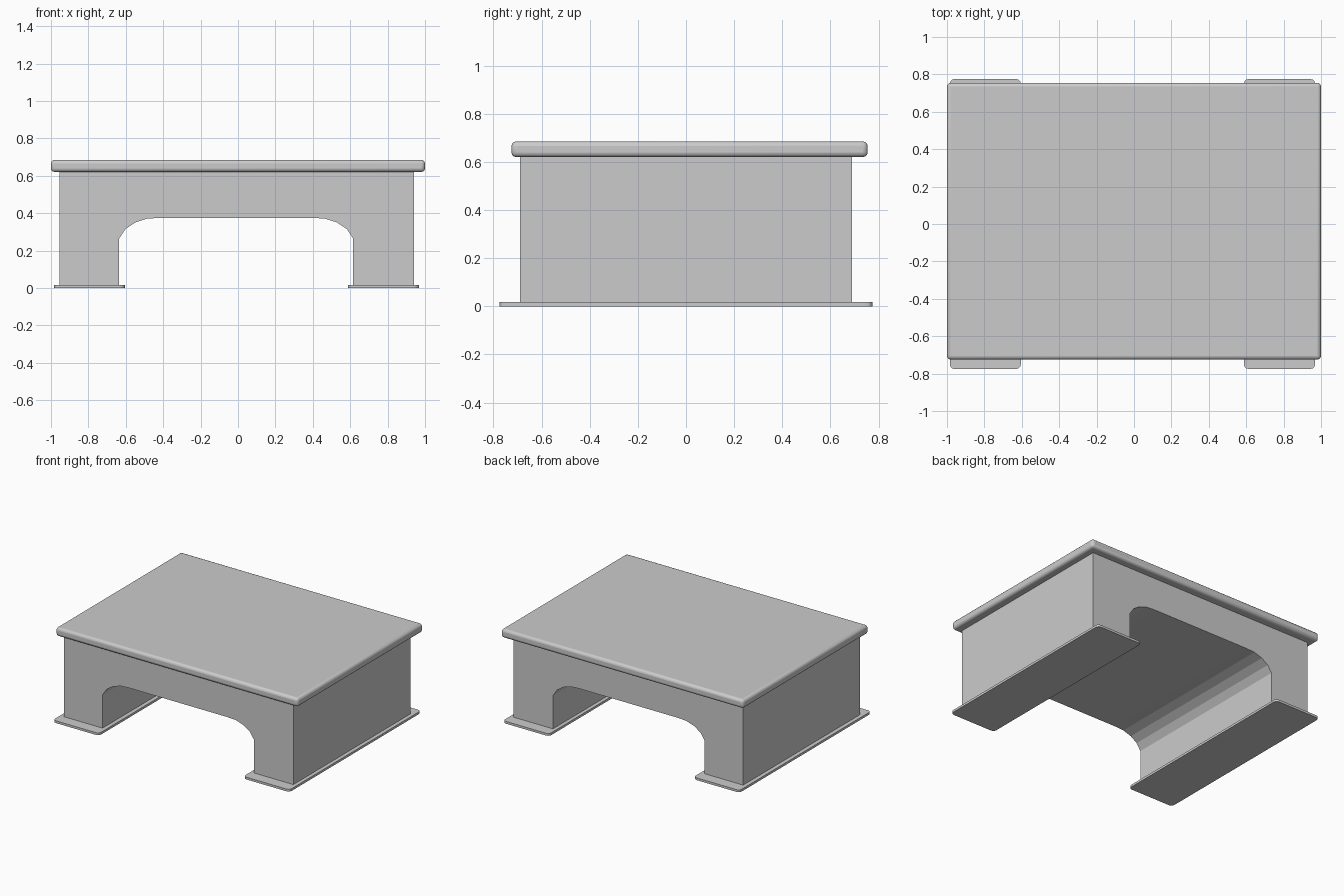
import bpy
import bmesh

cube = bpy.data.objects.get("Cube")
if cube:
    bpy.data.objects.remove(cube, do_unlink=True)

grey = bpy.data.materials.new("plain grey")
grey.use_nodes = True
colour = (0.6, 0.6, 0.6, 1)
grey.diffuse_color = colour
grey.node_tree.nodes["Principled BSDF"].inputs["Base Color"].default_value = colour


def finish(name, bm):
    bmesh.ops.recalc_face_normals(bm, faces=bm.faces)
    mesh = bpy.data.meshes.new(name)
    bm.to_mesh(mesh)
    bm.free()
    mesh.materials.append(grey)
    obj = bpy.data.objects.new(name, mesh)
    bpy.context.collection.objects.link(obj)
    return obj


def box(name, low, high):
    bm = bmesh.new()
    bmesh.ops.create_cube(bm, size=1)
    for v in bm.verts:
        v.co = [high[i] if v.co[i] > 0 else low[i] for i in range(3)]
    return bm


# Top board with rounded edges
bm = box("top_board", (-1, -0.725, 0.62), (1, 0.755, 0.685))
top_board = finish("top_board", bm)
bevel = top_board.modifiers.new("rounded edges", "BEVEL")
bevel.width = 0.02
bevel.segments = 3
bpy.context.view_layer.objects.active = top_board
top_board.select_set(True)
bpy.ops.object.shade_smooth_by_angle()
top_board.select_set(False)

# Arched body: half of the opening as offsets from its centre line
arch = [(0.625, 0.01), (0.625, 0.265), (0.592, 0.315), (0.54, 0.35),
        (0.475, 0.371), (0.4, 0.375)]
middle = -0.01
profile = [(middle - x, z) for x, z in arch]
profile += [(middle + x, z) for x, z in reversed(arch)]
profile += [(0.94, 0.01), (0.94, 0.625), (-0.955, 0.625), (-0.955, 0.01)]
bm = bmesh.new()
front = bm.faces.new([bm.verts.new((x, -0.69, z)) for x, z in profile])
sides = bmesh.ops.extrude_face_region(bm, geom=[front], use_keep_orig=True)
for item in sides["geom"]:
    if isinstance(item, bmesh.types.BMVert):
        item.co.y = 0.69
finish("arched_body", bm)

# Thin foot plates with rounded corners
for name, x0, x1 in (("right_foot_plate", -0.985, -0.605),
                     ("left_foot_plate", 0.588, 0.968)):
    bm = box(name, (x0, -0.775, 0), (x1, 0.775, 0.017))
    corners = [e for e in bm.edges
               if abs(e.verts[0].co.z - e.verts[1].co.z) > 0.01]
    bmesh.ops.bevel(bm, geom=corners, offset=0.025, segments=3,
                    profile=0.5, affect="EDGES")
    finish(name, bm)
